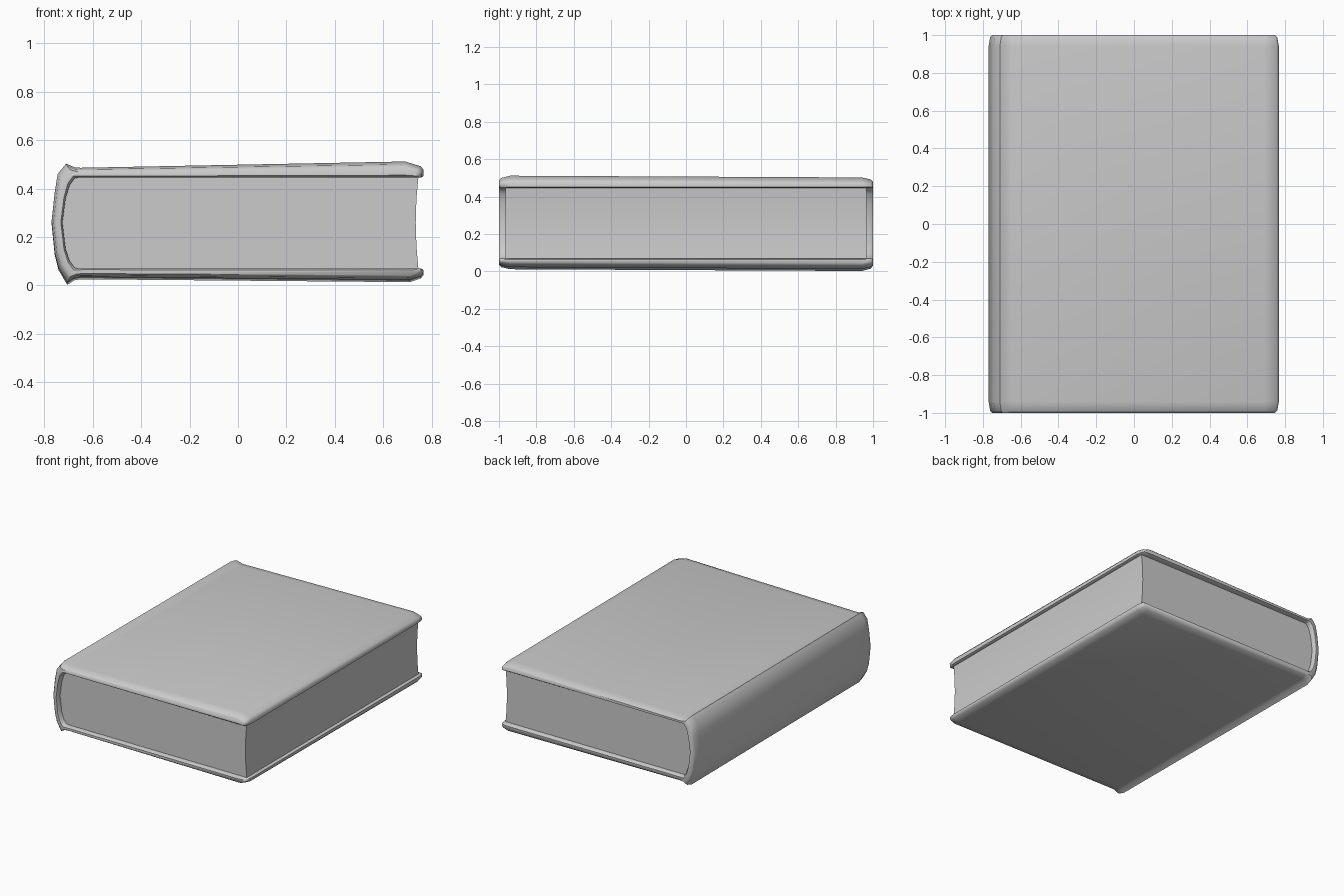
import bpy, bmesh, math

old = bpy.data.objects.get("Cube")
if old:
    bpy.data.objects.remove(old, do_unlink=True)

grey = bpy.data.materials.new("plain grey")
grey.use_nodes = True
colour = (0.6, 0.6, 0.6, 1)
grey.diffuse_color = colour
grey.node_tree.nodes["Principled BSDF"].inputs["Base Color"].default_value = colour


def loft(name, rings, angle):
    """Skin closed rings of equal length and cap both ends."""
    bm = bmesh.new()
    loops = [[bm.verts.new(p) for p in ring] for ring in rings]
    n = len(loops[0])
    for a, b in zip(loops, loops[1:]):
        for i in range(n):
            j = (i + 1) % n
            bm.faces.new((a[i], a[j], b[j], b[i]))
    bm.faces.new(loops[0])
    bm.faces.new(loops[-1])
    bmesh.ops.recalc_face_normals(bm, faces=bm.faces)
    mesh = bpy.data.meshes.new(name)
    bm.to_mesh(mesh)
    bm.free()
    mesh.materials.append(grey)
    obj = bpy.data.objects.new(name, mesh)
    bpy.context.collection.objects.link(obj)
    bpy.ops.object.select_all(action="DESELECT")
    obj.select_set(True)
    bpy.context.view_layer.objects.active = obj
    bpy.ops.object.shade_smooth_by_angle(angle=math.radians(angle))
    return obj


# Cover section from the top fore edge round the spine to the bottom fore edge
outer = [(0.767, 0.472), (0.755, 0.487), (0.69, 0.507), (-0.65, 0.481),
         (-0.675, 0.483), (-0.71, 0.498), (-0.745, 0.455), (-0.757, 0.38),
         (-0.77, 0.26), (-0.757, 0.13), (-0.742, 0.07), (-0.705, 0.007),
         (-0.675, 0.026), (-0.65, 0.03), (0.71, 0.018), (0.755, 0.033),
         (0.767, 0.048)]
inner = [(0.765, 0.45), (0.755, 0.445), (0.69, 0.445), (-0.64, 0.445),
         (-0.66, 0.445), (-0.675, 0.442), (-0.695, 0.415), (-0.712, 0.36),
         (-0.725, 0.26), (-0.712, 0.15), (-0.695, 0.1), (-0.675, 0.073),
         (-0.66, 0.07), (-0.64, 0.07), (0.71, 0.07), (0.755, 0.07),
         (0.765, 0.065)]


def cover_ring(y, thick, gap, corner):
    def point(o, i, f):
        x = i[0] + (o[0] - i[0]) * f
        z = i[1] + (o[1] - i[1]) * f
        return (x - corner if x > 0.72 else x, y, z - 0.005 * y * f)
    pairs = list(zip(outer, inner))
    return ([point(o, i, thick) for o, i in pairs]
            + [point(o, i, gap) for o, i in reversed(pairs)])


# Hard cover with rolled head and tail edges
stations = [(1, 0.6, 0.15, 0.02), (0.988, 0.82, 0, 0.008), (0.94, 1, 0, 0)]
rings = [cover_ring(-y, t, g, c) for y, t, g, c in stations]
rings += [cover_ring(y, t, g, c) for y, t, g, c in reversed(stations)]
loft("cover", rings, 50)

# Page block with a rounded back and a hollow fore edge
section = [(0.745, 0.447)] + [(x - 0.002, z) for x, z in inner[4:13]]
section += [(0.745, 0.068), (0.737, 0.16), (0.734, 0.26), (0.737, 0.36)]
loft("page_block", [[(x, y, z) for x, z in section] for y in (-0.965, 0.965)], 30)
